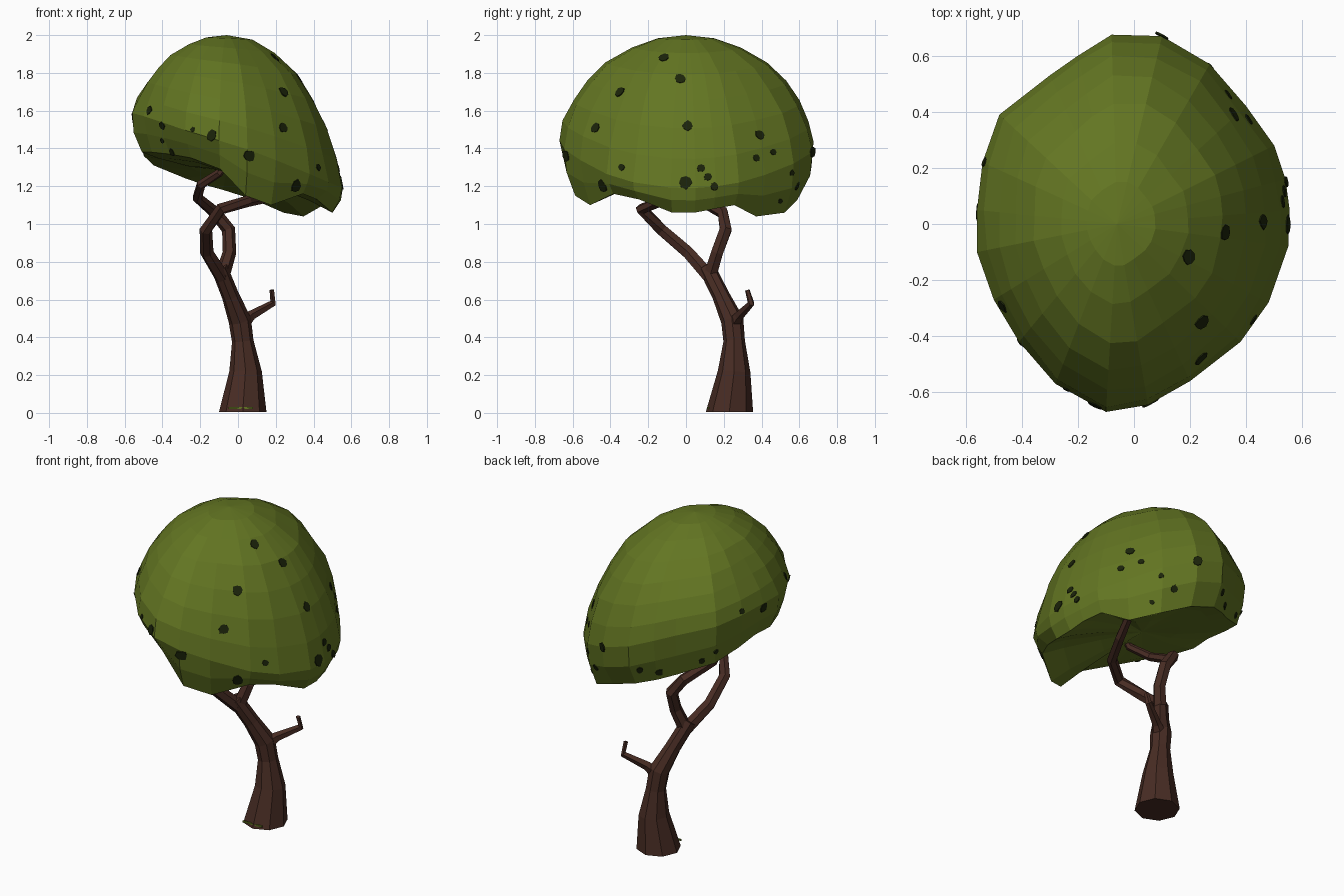
import bpy, bmesh, math, random
from mathutils import Vector
from mathutils.bvhtree import BVHTree

if "Cube" in bpy.data.objects:
    bpy.data.objects.remove(bpy.data.objects["Cube"])

random.seed(4)


def material(name, rgb):
    m = bpy.data.materials.new(name)
    m.diffuse_color = (*rgb, 1)
    m.use_nodes = True
    m.node_tree.nodes["Principled BSDF"].inputs["Base Color"].default_value = m.diffuse_color
    return m


BARK = material("brown bark", (0.064, 0.025, 0.017))
LEAF = material("olive leaves", (0.125, 0.18, 0.016))
DARK = material("dark leaf spots", (0.011, 0.017, 0.003))


def finish(bm, name, mat):
    bmesh.ops.recalc_face_normals(bm, faces=bm.faces[:])
    me = bpy.data.meshes.new(name)
    bm.to_mesh(me)
    me.materials.append(mat)
    ob = bpy.data.objects.new(name, me)
    bpy.context.collection.objects.link(ob)
    return ob


def tube(name, path, sides):
    """Tapered flat-sided limb along (x, y, z, radius) points."""
    bm = bmesh.new()
    pts = [Vector(p[:3]) for p in path]
    side, rings = Vector((1, 0, 0)), []
    for i, p in enumerate(pts):
        t = (pts[min(i + 1, len(pts) - 1)] - pts[max(i - 1, 0)]).normalized()
        side = (side - t * side.dot(t)).normalized()
        up = t.cross(side)
        ring = []
        for k in range(sides):
            a = 2 * math.pi * k / sides
            v = p + (side * math.cos(a) + up * math.sin(a)) * path[i][3]
            v.z = 0.005 if p.z == 0 else v.z
            ring.append(bm.verts.new(v))
        rings.append(ring)
    for a, b in zip(rings, rings[1:]):
        for k in range(sides):
            n = (k + 1) % sides
            bm.faces.new((a[k], a[n], b[n], b[k]))
    bm.faces.new(rings[0])
    bm.faces.new(rings[-1])
    return finish(bm, name, BARK)


# Trunk, two main branches that swing across each other, and a broken twig
tube("trunk", [(.025, .23, 0, .126), (.04, .255, .22, .086), (.025, .255, .38, .057),
               (.01, .245, .49, .06), (-.04, .185, .62, .046), (-.1, .11, .77, .044)], 8)
tube("front_branch", [(-.085, .125, .72, .04), (-.165, .01, .85, .036), (-.17, -.13, .97, .034),
                      (-.09, -.235, 1.08, .032), (.05, -.13, 1.12, .03), (.15, .06, 1.14, .028),
                      (.2, .2, 1.2, .024)], 6)
tube("back_branch", [(-.085, .125, .72, .04), (-.045, .165, .85, .036), (-.05, .21, .97, .036),
                     (-.12, .195, 1.06, .033), (-.215, .05, 1.14, .028), (-.195, -.09, 1.21, .025),
                     (-.1, -.16, 1.27, .022), (-.05, -.16, 1.34, .016)], 6)
tube("broken_twig", [(.01, .245, .46, .045), (.07, .28, .515, .027), (.185, .345, .58, .019),
                     (.18, .325, .65, .013)], 5)

# Thin green sliver at the foot of the trunk
bm = bmesh.new()
bmesh.ops.create_cube(bm, size=1)
for v in bm.verts:
    v.co = Vector((.015 + v.co.x * .13, .118 + v.co.y * .009, .026 + v.co.z * .009))
finish(bm, "trunk_foot_moss", LEAF)

# Canopy: outline seen from above, with the height of the lower rim at each point
OUTLINE = [(.555, .05, 1.06), (.54, .16, 1.08), (.5, .28, 1.1), (.4, .42, 1.04), (.27, .57, 1.06),
           (.1, .67, 1.13), (-.08, .675, 1.18), (-.2, .6, 1.21), (-.3, .53, 1.24), (-.48, .39, 1.31),
           (-.54, .22, 1.36), (-.56, .05, 1.38), (-.56, -.1, 1.38), (-.5, -.27, 1.38),
           (-.41, -.42, 1.37), (-.28, -.57, 1.35), (-.1, -.67, 1.29), (.05, -.645, 1.15),
           (.2, -.56, 1.1), (.38, -.42, 1.16), (.48, -.28, 1.13), (.55, -.08, 1.06)]
CX = -.06
LEVELS = [14, 28, 42, 55, 67, 79, 90]
bm = bmesh.new()
columns = []
for x, y, rim in OUTLINE:
    dx = x - CX
    c = dx / math.hypot(dx, y)
    widest = 1.43 - .2 * c - .04 * c * c
    tuck = .04 if y < -.3 and x < 0 else 0          # front left edge curls further under
    flatten = .045 + (.075 if c < 0 else .04) * c * c
    prof = []
    for deg in LEVELS:
        a = math.radians(deg)
        s = math.sin(a) * (1 - flatten * math.sin(2 * a))
        if deg < 40:
            s *= .95
        s *= 1 if deg == 90 else random.uniform(.985, 1.015)
        prof.append((s, widest + (2 - widest) * math.cos(a)))
    prof += [(random.uniform(.96, .985) - tuck, widest * .5 + rim * .5),
             (random.uniform(.88, .92) - tuck, rim),
             (.72, rim * .7 + 1.27 * .3), (.38, rim * .3 + 1.27 * .7)]
    columns.append([bm.verts.new((CX + dx * s, y * s, z)) for s, z in prof])
top = bm.verts.new((CX, 0, 2))
under = bm.verts.new((CX, 0, 1.28))
for a, b in zip(columns, columns[1:] + columns[:1]):
    bm.faces.new((top, a[0], b[0]))
    for k in range(len(a) - 1):
        bm.faces.new((a[k], a[k + 1], b[k + 1], b[k]))
    bm.faces.new((a[-1], under, b[-1]))
finish(bm, "canopy", LEAF)
tree = BVHTree.FromBMesh(bm)

# Dark spots: thin plates dropped on the canopy from each side (across, height, size)
SPOTS = {
    "front": [(-.47, 1.6, .023), (-.4, 1.52, .02), (-.4, 1.44, .015), (-.35, 1.38, .02),
              (-.24, 1.5, .013), (-.14, 1.47, .028), (.06, 1.36, .03)],
    "right": [(-.12, 1.88, .028), (-.03, 1.77, .028), (-.35, 1.7, .027), (-.48, 1.51, .027),
              (.01, 1.52, .028), (-.34, 1.3, .018), (-.44, 1.2, .033), (0, 1.22, .032),
              (.08, 1.295, .02), (.115, 1.25, .02), (.15, 1.2, .02), (.39, 1.47, .026),
              (.46, 1.38, .017), (.37, 1.35, .02), (.56, 1.27, .015), (.5, 1.12, .015)],
    "back": [(.1, 1.38, .025), (.2, 1.2, .02), (-.12, 1.28, .02), (-.2, 1.26, .022)],
    "left": [(.04, 1.56, .027), (.22, 1.6, .015), (.41, 1.33, .018), (.37, 1.39, .015)],
}
AIM = {"front": lambda u: ((u, -2), (0, 1)), "back": lambda u: ((u, 2), (0, -1)),
       "right": lambda u: ((2, u), (-1, 0)), "left": lambda u: ((-2, u), (1, 0))}
sb = bmesh.new()
for view, spots in SPOTS.items():
    for u, z, r in spots:
        (ox, oy), (dx, dy) = AIM[view](u)
        hit, n, _, _ = tree.ray_cast(Vector((ox, oy, z)), Vector((dx, dy, 0)))
        if hit is None:
            continue
        e1 = n.cross(Vector((0, 0, 1))).normalized()
        e2 = n.cross(e1)
        lo, hi = [], []
        for k in range(8):
            a = math.pi * k / 4
            p = hit + (e1 * math.cos(a) + e2 * math.sin(a)) * r * random.uniform(.85, 1.2)
            lo.append(sb.verts.new(p - n * .003))
            hi.append(sb.verts.new(p + n * .004))
        sb.faces.new(lo)
        sb.faces.new(hi)
        for k in range(8):
            j = (k + 1) % 8
            sb.faces.new((lo[k], lo[j], hi[j], hi[k]))
finish(sb, "leaf_spots", DARK)
